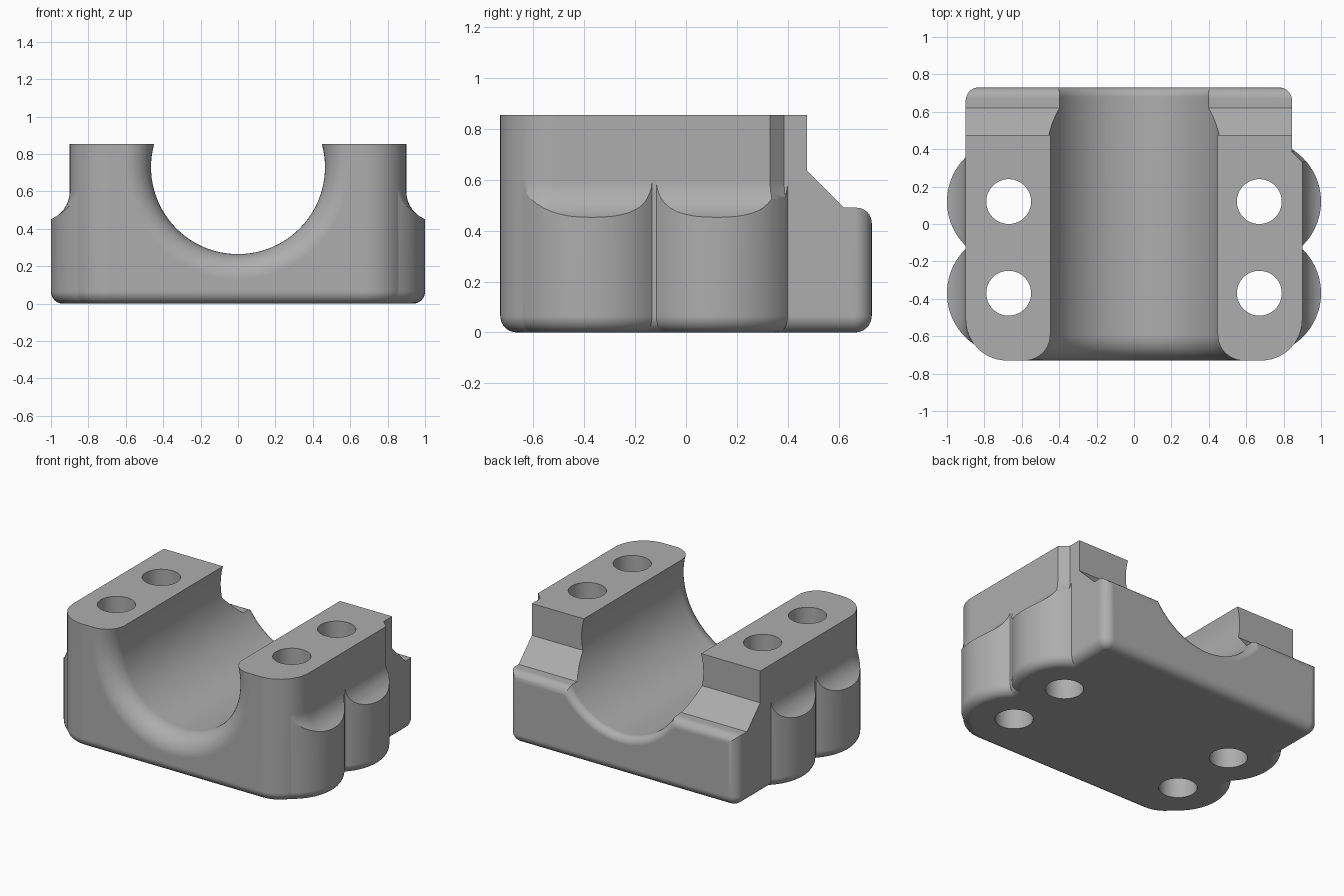
import bpy, bmesh
from math import sin, cos, sqrt, radians
from mathutils import Vector

if "Cube" in bpy.data.objects:
    bpy.data.objects.remove(bpy.data.objects["Cube"])

grey = bpy.data.materials.new("plain grey")
grey.use_nodes = True
COLOUR = (0.42, 0.42, 0.42, 1)
grey.diffuse_color = COLOUR
grey.node_tree.nodes["Principled BSDF"].inputs["Base Color"].default_value = COLOUR

HEIGHT, EDGE = 0.855, 0.065


def arc(cx, cy, r, start, end, n=12):
    angles = [radians(start + (end - start) * i / n) for i in range(n + 1)]
    return [(cx + r * cos(a), cy + r * sin(a)) for a in angles]


def circle(cx, cy, r, n=72):
    return arc(cx, cy, r, 0, 360, n)[:-1]


def loft(name, rings, helper=True):
    """Closed solid through matching rings of 3D points."""
    bm = bmesh.new()
    loops = [[bm.verts.new(p) for p in ring] for ring in rings]
    n = len(loops[0])
    for a, b in zip(loops, loops[1:]):
        for i in range(n):
            j = (i + 1) % n
            bm.faces.new((a[i], a[j], b[j], b[i]))
    bm.faces.new(loops[0][::-1])
    bm.faces.new(loops[-1])
    bmesh.ops.recalc_face_normals(bm, faces=bm.faces)
    mesh = bpy.data.meshes.new(name)
    bm.to_mesh(mesh)
    bm.free()
    mesh.materials.append(grey)
    ob = bpy.data.objects.new(name, mesh)
    bpy.context.collection.objects.link(ob)
    ob.hide_render = helper
    return ob


def offset(outline, d):
    """Move a counter-clockwise outline outwards by d, with mitred corners."""
    pts = [Vector(p) for p in outline]
    result = []
    for i, p in enumerate(pts):
        e1 = (p - pts[i - 1]).normalized()
        e2 = (pts[(i + 1) % len(pts)] - p).normalized()
        n1, n2 = Vector((e1.y, -e1.x)), Vector((e2.y, -e2.x))
        result.append(p + (n1 + n2) * d / (1 + n1.dot(n2)))
    return result


def stack(name, outline, layers, helper=True):
    """Solid from (height, outward offset) layers of one outline."""
    return loft(name, [[(p[0], p[1], z) for p in offset(outline, d)]
                       for z, d in layers], helper)


def combine(target, tool, operation):
    mod = target.modifiers.new(operation.lower(), "BOOLEAN")
    mod.operation, mod.object, mod.solver = operation, tool, "EXACT"
    bpy.context.view_layer.objects.active = target
    bpy.ops.object.modifier_apply(modifier=mod.name)
    bpy.data.objects.remove(tool)


# Rounded lower edge shared by the block and the bosses
lower_edge = [(EDGE * (1 - sin(radians(a))), -EDGE * (1 - cos(radians(a))))
              for a in range(90, -1, -10)]
lower_edge = [(z, d) for z, d in reversed(lower_edge)]
lower_edge = [(EDGE - EDGE * cos(radians(a)), EDGE * sin(radians(a)) - EDGE)
              for a in range(0, 91, 10)]

# Main block, with large front corners and a step in its left side
plan = (arc(-0.68, -0.51, 0.22, 180, 270) + arc(0.68, -0.51, 0.22, 270, 360)
        + [(0.9, 0.33), (0.845, 0.385)]
        + arc(0.775, 0.66, 0.07, 0, 90, 8) + arc(-0.83, 0.66, 0.07, 90, 180, 8))
block = stack("clamp_block", plan, lower_edge + [(HEIGHT, 0)], helper=False)

# Round bolt bosses, blended into the walls by a concave skirt
R = 0.16
skirt = [(-0.05, 0.2), (0.44, 0.2)]
skirt += [(0.6 - R * cos(radians(a)), R - R * sin(radians(a))) for a in range(0, 91, 9)]
skirt += [(0.62, -0.02)]
bolts = [(x, y) for x in (-0.67, 0.67) for y in (-0.37, 0.12)]
for x, y in bolts:
    boss = stack("bolt_boss", circle(x, y, 0.33), lower_edge + [(0.7, 0)])
    combine(boss, stack("boss_skirt", plan, skirt), "INTERSECT")
    combine(block, boss, "UNION")

# Round channel along the block, flared at both mouths
flare = [(-0.8, 0.6)] + [(-0.595 - 0.135 * cos(radians(a)), 0.6 - 0.135 * sin(radians(a)))
                         for a in range(0, 91, 9)]
flare += [(0.68 + 0.05 * sin(radians(a)), 0.515 - 0.05 * cos(radians(a)))
          for a in range(0, 91, 15)] + [(0.8, 0.515)]
channel = loft("channel_cutter", [[(x, y, z) for x, z in circle(0, 0.73, r, 96)]
                                  for y, r in flare])
combine(block, channel, "DIFFERENCE")

# Sloped step and rounded ledge at the back
step = ([(0.475, 1), (0.475, 0.635), (0.62, 0.49)]
        + arc(0.67, 0.43, 0.06, 90, 0, 8) + [(0.8, 0.43), (0.8, 1)])
combine(block, loft("step_cutter", [[(x, y, z) for y, z in step] for x in (-1.2, 1.2)]),
        "DIFFERENCE")

# Bolt holes
for x, y in bolts:
    combine(block, stack("hole_cutter", circle(x, y, 0.12, 48), [(-0.1, 0), (1, 0)]),
            "DIFFERENCE")

# Smooth curved faces, crisp edges
bpy.ops.object.select_all(action="DESELECT")
block.select_set(True)
bpy.context.view_layer.objects.active = block
bpy.ops.object.shade_smooth_by_angle(angle=radians(25))
normals = block.modifiers.new("even_normals", "WEIGHTED_NORMAL")
normals.keep_sharp = True
